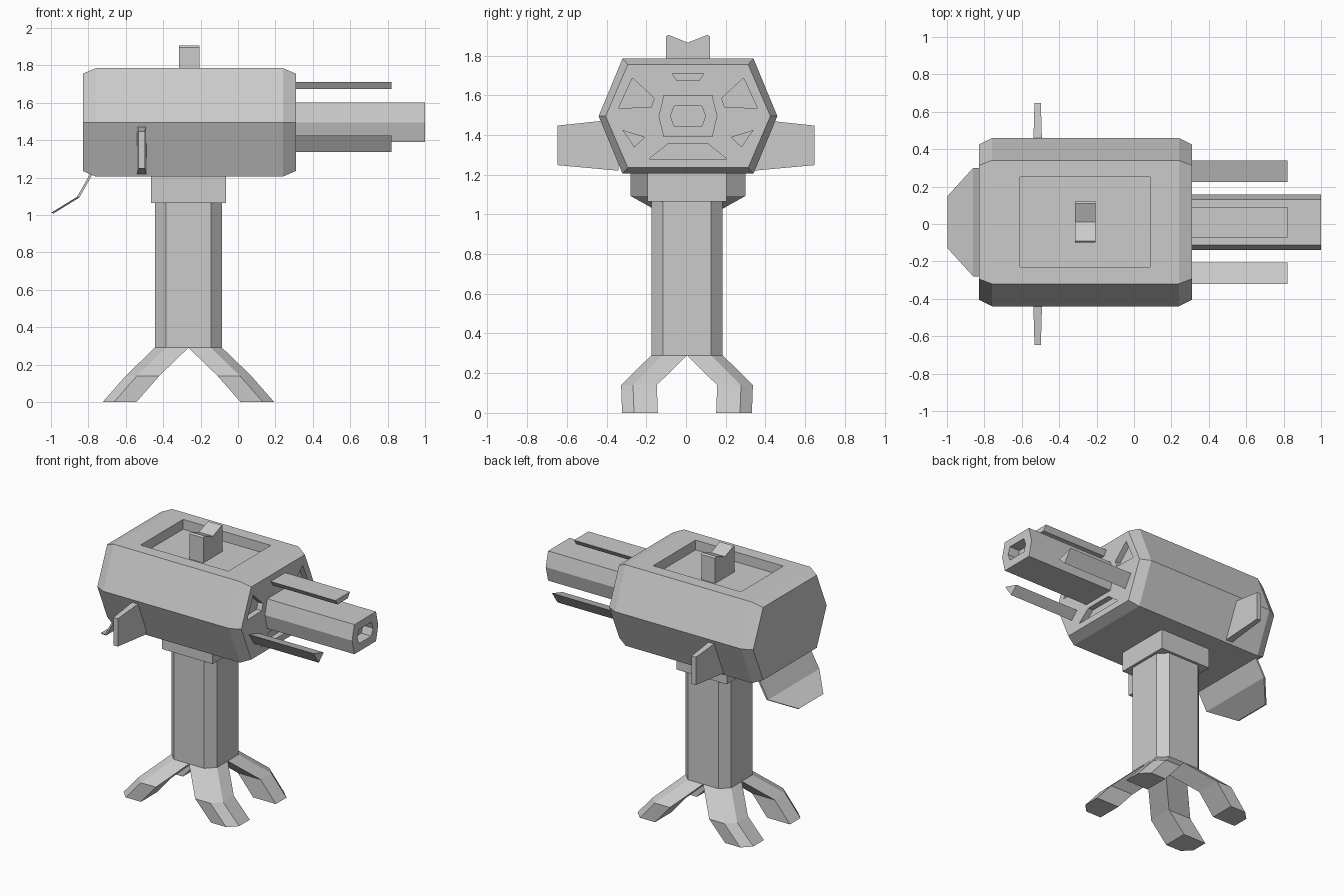
import bpy, bmesh
from mathutils import Vector

cube = bpy.data.objects.get("Cube")
if cube:
    bpy.data.objects.remove(cube, do_unlink=True)

grey = bpy.data.materials.new("light_grey")
grey.use_nodes = True
colour = (0.6, 0.6, 0.6, 1)
grey.diffuse_color = colour
grey.node_tree.nodes["Principled BSDF"].inputs["Base Color"].default_value = colour

MID = 0.01    # centre line of the head in y
POST = -0.265  # centre of the post in x


def loft(name, rings):
    """Skin a list of matching 3D rings and cap both ends."""
    bm = bmesh.new()
    rows = [[bm.verts.new(p) for p in ring] for ring in rings]
    n = len(rows[0])
    for a, b in zip(rows, rows[1:]):
        for i in range(n):
            j = (i + 1) % n
            bm.faces.new((a[i], a[j], b[j], b[i]))
    bm.faces.new(rows[0][::-1])
    bm.faces.new(rows[-1])
    bmesh.ops.recalc_face_normals(bm, faces=bm.faces[:])
    mesh = bpy.data.meshes.new(name)
    bm.to_mesh(mesh)
    bm.free()
    mesh.materials.append(grey)
    obj = bpy.data.objects.new(name, mesh)
    bpy.context.collection.objects.link(obj)
    return obj


def along_x(section, x):
    return [(x, y + MID, z) for y, z in section]


def prism_x(name, section, x0, x1):
    return loft(name, [along_x(section, x0), along_x(section, x1)])


def box(name, x0, x1, y0, y1, z0, z1):
    return prism_x(name, [(y - MID, z) for y, z in
                          ((y0, z0), (y1, z0), (y1, z1), (y0, z1))], x0, x1)


def hexagon(wide, flat, z, h):
    return [(wide, z), (flat, z + h), (-flat, z + h),
            (-wide, z), (-flat, z - h), (flat, z - h)]


def flip(section, side):
    return [(y * side, z) for y, z in section]


def carve(obj, cutters):
    """Cut recesses out of a part, then drop the cutters."""
    for c in cutters:
        c.hide_render = True
        mod = obj.modifiers.new("recess", 'BOOLEAN')
        mod.operation = 'DIFFERENCE'
        mod.solver = 'EXACT'
        mod.object = c
    dg = bpy.context.evaluated_depsgraph_get()
    dg.update()
    mesh = bpy.data.meshes.new_from_object(obj.evaluated_get(dg))
    obj.modifiers.clear()
    obj.data = mesh
    for c in cutters:
        bpy.data.objects.remove(c, do_unlink=True)


# Head: hexagonal housing with bevelled ends
big = hexagon(0.45, 0.33, 1.495, 0.29)
small = hexagon(0.415, 0.303, 1.495, 0.26)
head = loft("head_housing", [along_x(small, -0.83), along_x(big, -0.76),
                             along_x(big, 0.24), along_x(small, 0.31)])

# Recesses in the roof and the front plate
window = [(-0.35, 1.535), (-0.28, 1.687), (-0.17, 1.585), (-0.185, 1.54)]
vent = [(-0.195, 1.28), (0.195, 1.28), (0.1, 1.355), (-0.1, 1.355)]
carve(head, [box("roof_cutter", -0.61, 0.085, -0.23, 0.25, 1.715, 1.9),
             prism_x("window_cutter_a", window, 0.27, 0.4),
             prism_x("window_cutter_b", flip(window, -1), 0.27, 0.4),
             prism_x("vent_cutter", vent, 0.27, 0.4)])

# Notched sight on the roof
sight = [(-0.11, 1.71), (0.11, 1.71), (0.11, 1.895), (0.1, 1.905),
         (0, 1.865), (-0.1, 1.905), (-0.11, 1.895)]
prism_x("roof_sight", sight, -0.315, -0.205)

# Main barrel with a hollow muzzle
barrel = prism_x("barrel", hexagon(0.148, 0.122, 1.495, 0.106), 0.3, 1.0)
carve(barrel, [prism_x("muzzle_cutter",
                       hexagon(0.088, 0.07, 1.495, 0.05), 0.92, 1.1)])

# Three prongs around the barrel
prism_x("upper_prong", [(-0.082, 1.71), (0.082, 1.71),
                        (0.058, 1.673), (-0.058, 1.673)], 0.3, 0.822)
lower = [(0.33, 1.425), (0.215, 1.39), (0.27, 1.337)]
for side, label in ((1, "left"), (-1, "right")):
    prism_x("lower_prong_" + label, flip(lower, side), 0.3, 0.822)

    # Tapered side fins
    rings = []
    for y, hw, z0, z1 in ((0.34, 0.026, 1.22, 1.48), (0.648, 0.017, 1.248, 1.447)):
        rings.append([(-0.515 + sx * hw, y * side, z)
                      for sx, z in ((-1, z0), (1, z0), (1, z1), (-1, z1))])
    loft("side_fin_" + label, rings)

# Folded rear flap, thin plate
rings = []
for x, z, w in ((-0.785, 1.23, 0.29), (-0.86, 1.097, 0.29), (-0.998, 1.012, 0.138)):
    rings.append([(x, MID - w, z), (x, MID + w, z),
                  (x + 0.012, MID + w, z - 0.004), (x + 0.012, MID - w, z - 0.004)])
loft("rear_flap", rings)

# Collar and chamfered post
box("collar", POST - 0.2, POST + 0.2, -0.193, 0.203, 1.065, 1.22)
R, C, YC = 0.18, 0.12, 0.005
plan = [(R, C), (C, R), (-C, R), (-R, C), (-R, -C), (-C, -R), (C, -R), (R, -C)]
loft("post", [[(POST + x, YC + y, z) for x, y in plan] for z in (0.288, 1.07)])

# Four splayed legs, each continuing one corner of the post
corner = [(0, 0), (R, 0), (R, C), (C, R), (0, R)]
bends = [(0, 0, 0.29), (0.155, 0.152, 0.14), (0.278, 0.147, 0)]
for sx in (-1, 1):
    for sy in (-1, 1):
        name = ("front" if sy < 0 else "back") + ("_left" if sx > 0 else "_right") + "_leg"
        loft(name, [[(POST + sx * (x + dx), YC + sy * (y + dy), z)
                     for x, y in corner] for dx, dy, z in bends])
